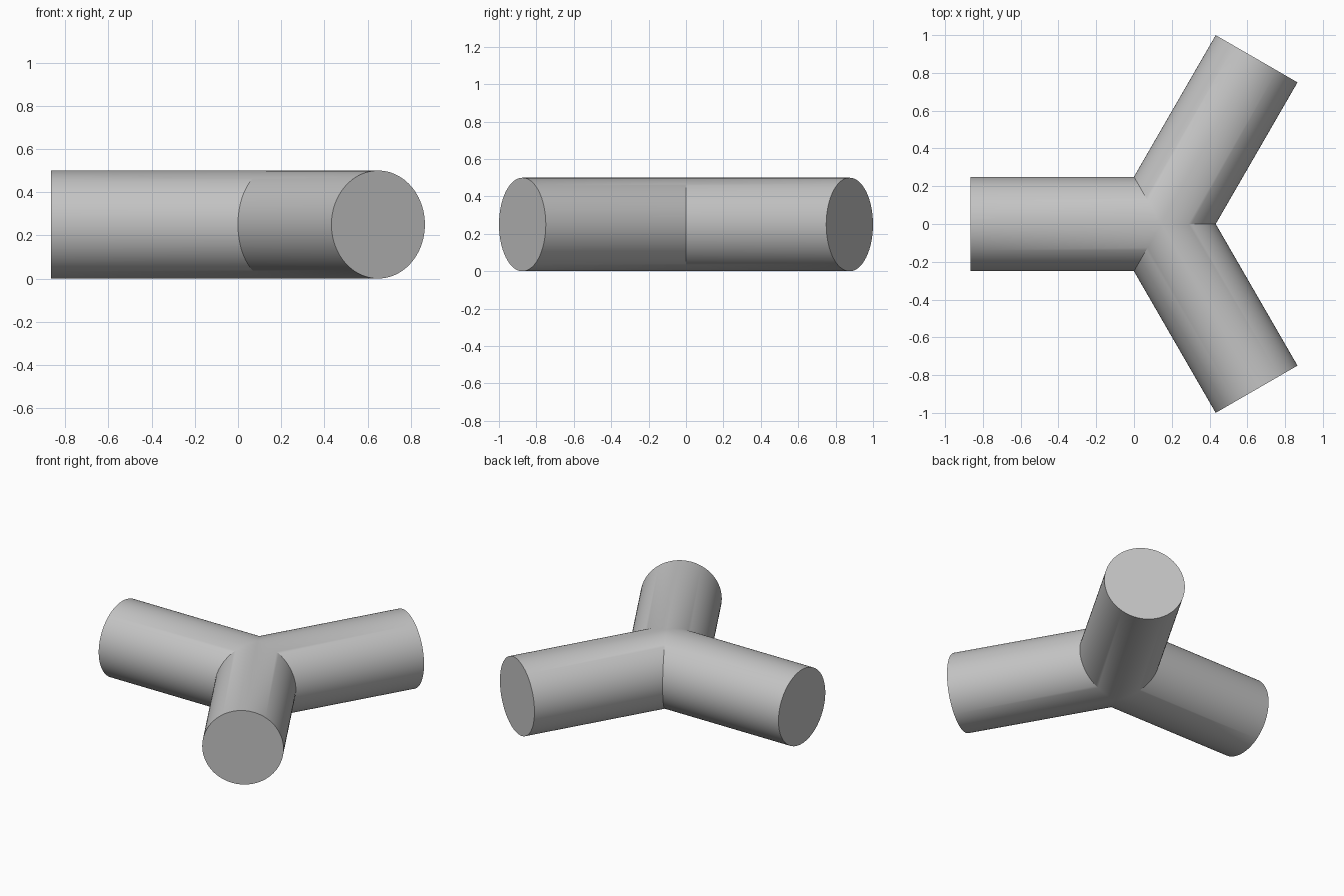
import bpy, bmesh
from math import radians, sin, cos
from mathutils import Matrix, Vector

cube = bpy.data.objects.get("Cube")
if cube:
    bpy.data.objects.remove(cube, do_unlink=True)

RADIUS = 0.25
LENGTH = 1.01
START = -0.1
CENTRE = Vector((0.144, 0, RADIUS))

# Plain grey
grey = bpy.data.materials.new("light grey")
grey.use_nodes = True
colour = (0.55, 0.55, 0.55, 1)
grey.diffuse_color = colour
grey.node_tree.nodes["Principled BSDF"].inputs["Base Color"].default_value = colour


def add_arm(bm, heading):
    """Cylinder along the heading, mitred at the hub to meet its neighbours."""
    arm = bmesh.new()
    place = Matrix.Translation(((LENGTH + START) / 2, 0, 0)) @ Matrix.Rotation(radians(90), 4, 'Y')
    bmesh.ops.create_cone(arm, cap_ends=True, segments=96, radius1=RADIUS, radius2=RADIUS,
                          depth=LENGTH - START, matrix=place)
    for side in (-1, 1):
        normal = Vector((sin(radians(60)), side * cos(radians(60)), 0))
        bmesh.ops.bisect_plane(arm, geom=arm.verts[:] + arm.edges[:] + arm.faces[:],
                               plane_co=(0, 0, 0), plane_no=normal, clear_inner=True)
    bmesh.ops.transform(arm, verts=arm.verts,
                        matrix=Matrix.Translation(CENTRE) @ Matrix.Rotation(radians(heading), 4, 'Z'))
    part = bpy.data.meshes.new("arm")
    arm.to_mesh(part)
    arm.free()
    bm.from_mesh(part)
    bpy.data.meshes.remove(part)


# Three equal arms welded into one shell
bm = bmesh.new()
for heading in (60, 180, 300):
    add_arm(bm, heading)
bmesh.ops.remove_doubles(bm, verts=bm.verts, dist=0.0005)
bmesh.ops.recalc_face_normals(bm, faces=bm.faces)
mesh = bpy.data.meshes.new("three_way_pipe")
bm.to_mesh(mesh)
bm.free()
mesh.materials.append(grey)

pipe = bpy.data.objects.new("three_way_pipe", mesh)
bpy.context.collection.objects.link(pipe)
bpy.ops.object.select_all(action='DESELECT')
pipe.select_set(True)
bpy.context.view_layer.objects.active = pipe
bpy.ops.object.shade_smooth_by_angle(angle=radians(30))
